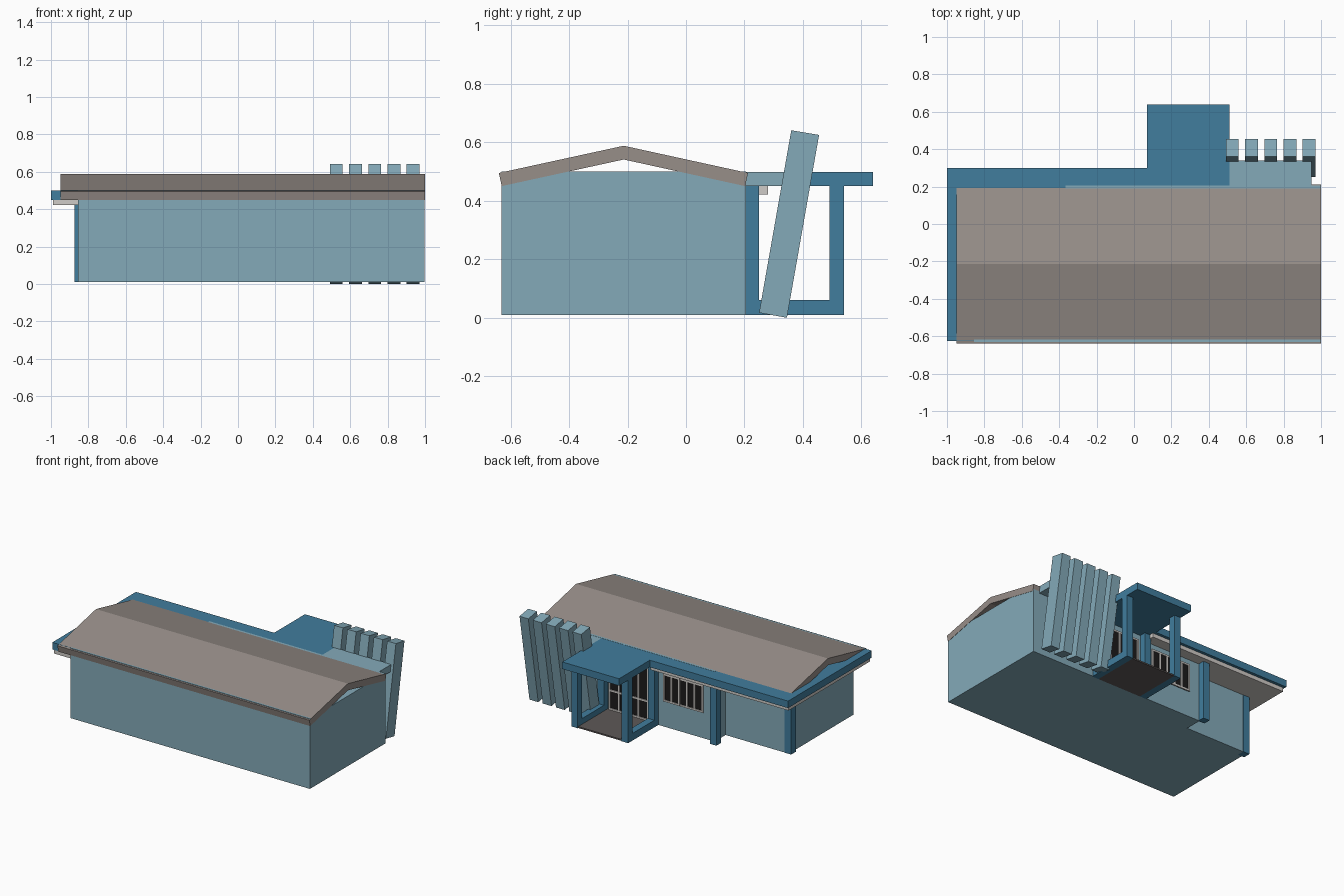
import bpy, bmesh
from mathutils import Vector

if "Cube" in bpy.data.objects:
    bpy.data.objects.remove(bpy.data.objects["Cube"])


def mat(name, hexcol):
    m = bpy.data.materials.new(name)
    c = [int(hexcol[i:i + 2], 16) / 255 for i in (0, 2, 4)]
    c = [v / 12.92 if v <= 0.04045 else ((v + 0.055) / 1.055) ** 2.4 for v in c]
    m.diffuse_color = (*c, 1)
    m.use_nodes = True
    m.node_tree.nodes["Principled BSDF"].inputs["Base Color"].default_value = m.diffuse_color
    return m


WALL = mat("pale blue wall", "84AAB9")
BLUE = mat("deep blue trim", "417D9D")
ROOF = mat("taupe roof", "978E89")
TRIM = mat("light grey trim", "CFCBC7")
GLASS = mat("black glass", "1C1A1A")
FLOOR = mat("dark floor", "5E5957")


def extrude(name, pts, direction, material):
    """Extrude a closed planar outline along a vector."""
    bm = bmesh.new()
    face = bm.faces.new([bm.verts.new(p) for p in pts])
    res = bmesh.ops.extrude_face_region(bm, geom=[face])
    verts = [v for v in res["geom"] if isinstance(v, bmesh.types.BMVert)]
    bmesh.ops.translate(bm, verts=verts, vec=Vector(direction))
    bmesh.ops.recalc_face_normals(bm, faces=bm.faces)
    me = bpy.data.meshes.new(name)
    bm.to_mesh(me)
    bm.free()
    me.materials.append(material)
    ob = bpy.data.objects.new(name, me)
    bpy.context.collection.objects.link(ob)
    return ob


def plan(name, xy, z0, z1, material):
    return extrude(name, [(x, y, z0) for x, y in xy], (0, 0, z1 - z0), material)


def side(name, yz, x0, x1, material):
    return extrude(name, [(x0, y, z) for y, z in yz], (x1 - x0, 0, 0), material)


def box(name, x0, x1, y0, y1, z0, z1, material):
    return plan(name, [(x0, y0), (x1, y0), (x1, y1), (x0, y1)], z0, z1, material)


# House body with a recessed back corner
plan("house_body", [(-0.855, -0.63), (0.998, -0.63), (0.998, 0.205), (-0.366, 0.205),
                    (-0.366, 0.085), (-0.855, 0.085)], 0.01, 0.5, WALL)

# Thin gabled roof shell, open at both ends
side("gable_roof", [(-0.64, 0.495), (-0.213, 0.588), (0.212, 0.495),
                    (0.202, 0.45), (-0.213, 0.541), (-0.63, 0.45)], -0.95, 1.0, ROOF)

# Flat roof band wrapping the side and back, with the porch canopy
plan("flat_roof_band", [(-1, -0.625), (-0.85, -0.625), (-0.85, 0.08), (-0.36, 0.08),
                        (-0.36, 0.2), (0.51, 0.2), (0.51, 0.64), (0.07, 0.64),
                        (0.07, 0.3), (-1, 0.3)], 0.45, 0.499, BLUE)
plan("soffit", [(-0.99, -0.62), (-0.85, -0.62), (-0.85, 0.08), (-0.36, 0.08),
                (-0.36, 0.2), (0.08, 0.2), (0.08, 0.28), (-0.99, 0.28)], 0.422, 0.45, TRIM)

# Support posts
box("corner_post", -0.875, -0.825, 0.035, 0.087, 0.01, 0.45, BLUE)
box("back_post", -0.41, -0.36, 0.2, 0.25, 0.01, 0.45, BLUE)

# Porch side frames and floor
for i, x in enumerate((0.07, 0.46)):
    side(f"porch_frame_{i + 1}", [(0.2, 0.01), (0.54, 0.01), (0.54, 0.45), (0.49, 0.45),
                                  (0.49, 0.06), (0.25, 0.06), (0.25, 0.45), (0.2, 0.45)],
         x, x + 0.05, BLUE)
box("porch_floor", 0.12, 0.46, 0.2, 0.535, 0.01, 0.02, FLOOR)

# Roof ledge behind the leaning fins
box("fin_ledge", 0.51, 0.95, 0.2, 0.34, 0.45, 0.499, WALL)
for i in range(5):
    x = 0.492 + i * 0.1025
    side(f"leaning_fin_{i + 1}", [(0.25, 0.017), (0.345, 0.0), (0.455, 0.625), (0.36, 0.641)],
         x, x + 0.068, WALL)


def glazing(name, x0, x1, z0, z1, panes, rails):
    """Dark glass plate with a frame, vertical bars and horizontal rails."""
    t = 0.012
    box(name + "_glass", x0, x1, 0.2, 0.208, z0, z1, GLASS)
    for i in range(panes + 1):
        x = x0 + (x1 - x0 - t) * i / panes
        box(f"{name}_bar_{i + 1}", x, x + t, 0.2, 0.214, z0, z1, TRIM)
    for i, z in enumerate([z0, z1 - t] + rails):
        box(f"{name}_rail_{i + 1}", x0, x1, 0.2, 0.2135, z, z + t, TRIM)


glazing("back_window", -0.28, 0.03, 0.19, 0.385, 5, [])
glazing("porch_door", 0.14, 0.45, 0.02, 0.41, 4, [0.15])
